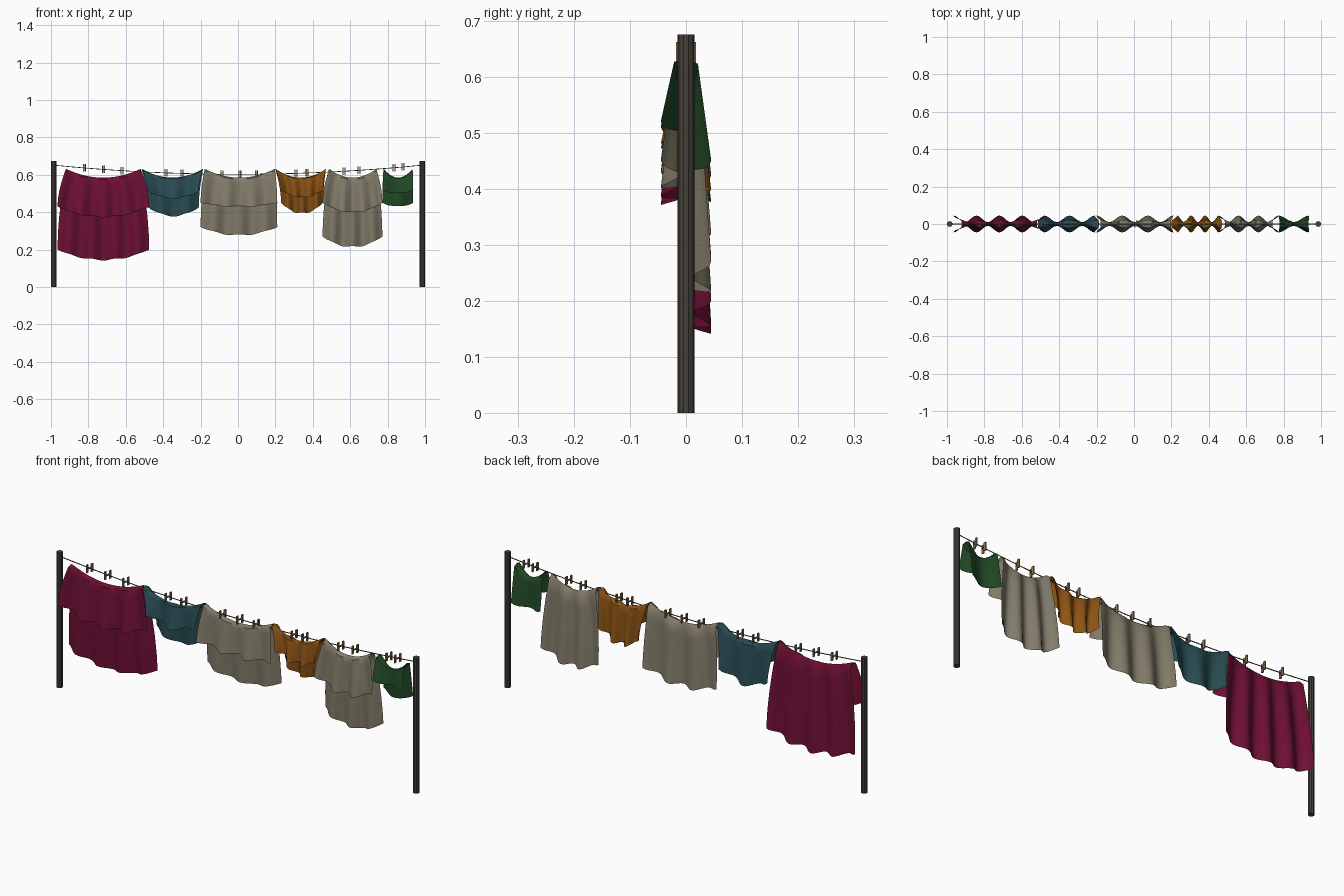
import bpy, bmesh, math

cube = bpy.data.objects.get("Cube")
if cube:
    bpy.data.objects.remove(cube)


def material(name, rgb):
    m = bpy.data.materials.new(name)
    m.use_nodes = True
    m.diffuse_color = (*rgb, 1)
    bsdf = m.node_tree.nodes["Principled BSDF"]
    bsdf.inputs["Base Color"].default_value = (*rgb, 1)
    bsdf.inputs["Roughness"].default_value = 0.9
    return m


CRIMSON = material("crimson cloth", (0.16, 0.005, 0.035))
TEAL = material("teal cloth", (0.022, 0.075, 0.09))
CREAM = material("cream cloth", (0.23, 0.205, 0.145))
ORANGE = material("orange cloth", (0.26, 0.085, 0.007))
GREEN = material("green cloth", (0.016, 0.07, 0.02))
WOOD = material("dark post wood", (0.06, 0.05, 0.04))
PEGWOOD = material("pale peg wood", (0.3, 0.19, 0.09))
ROPE = material("grey rope", (0.12, 0.12, 0.11))


def finish(bm, name, mat, angle=None):
    bmesh.ops.recalc_face_normals(bm, faces=bm.faces)
    mesh = bpy.data.meshes.new(name)
    bm.to_mesh(mesh)
    bm.free()
    mesh.materials.append(mat)
    ob = bpy.data.objects.new(name, mesh)
    bpy.context.collection.objects.link(ob)
    if angle:
        bpy.ops.object.select_all(action='DESELECT')
        ob.select_set(True)
        bpy.context.view_layer.objects.active = ob
        bpy.ops.object.shade_smooth_by_angle(angle=math.radians(angle))
    return ob


def line_height(x):
    return 0.603 + 0.05 * x * x


def lerp(a, b, t):
    return a + (b - a) * t


# Posts
for side, x in (("left", 0.985), ("right", -0.985)):
    bpy.ops.mesh.primitive_cylinder_add(vertices=10, radius=0.015, depth=0.675,
                                        location=(x, 0, 0.3375))
    post = bpy.context.object
    post.name = side + "_post"
    post.data.materials.append(WOOD)

# Sagging rope
curve = bpy.data.curves.new("rope", 'CURVE')
curve.dimensions = '3D'
curve.bevel_depth = 0.0022
curve.bevel_resolution = 1
spline = curve.splines.new('POLY')
steps = 24
spline.points.add(steps)
for i, p in enumerate(spline.points):
    x = lerp(-0.98, 0.98, i / steps)
    p.co = (x, 0, line_height(x), 1)
curve.materials.append(ROPE)
bpy.context.collection.objects.link(bpy.data.objects.new("rope", curve))


# Draped cloth: a sagging ridge with a short front flap and a long back flap
def cloth(name, mat, top, hem, front, back, folds):
    bm = bmesh.new()
    cols = folds * 10
    levels = (0.05, 0.2, 0.4, 0.6, 0.8, 1)
    rows = [(1, v) for v in reversed(levels)] + [(0, 0)] + [(-1, v) for v in levels]
    grid = []
    for side, v in rows:
        ends, middle = back if side > 0 else front
        row = []
        for i in range(cols + 1):
            u = i / cols
            edge = (2 * u - 1) ** 2
            wave = 0.5 + 0.5 * math.cos(2 * math.pi * folds * u)
            z_top = lerp(0.585, 0.632, edge)
            z_hem = lerp(middle, ends, edge) - 0.008 * (wave - 0.5) * (1 - edge)
            flare = math.sin(v * math.pi / 2)
            x = lerp(lerp(top[0], hem[0], flare), lerp(top[1], hem[1], flare), u)
            depth = 0.006 + 0.004 * v + wave * (0.014 + 0.021 * v)
            row.append(bm.verts.new((x, side * depth, lerp(z_top, z_hem, v))))
        grid.append(row)
    for a, b in zip(grid, grid[1:]):
        for i in range(cols):
            bm.faces.new((a[i], a[i + 1], b[i + 1], b[i]))
    finish(bm, name, mat, 50)


cloth("crimson_sheet", CRIMSON, (-0.92, -0.52), (-0.965, -0.475), (0.43, 0.375), (0.2, 0.145), 4)
cloth("teal_towel", TEAL, (-0.515, -0.187), (-0.48, -0.21), (0.51, 0.475), (0.425, 0.38), 2)
cloth("cream_sheet", CREAM, (-0.178, 0.197), (-0.2, 0.21), (0.45, 0.43), (0.32, 0.278), 3)
cloth("orange_towel", ORANGE, (0.2, 0.47), (0.23, 0.455), (0.52, 0.48), (0.45, 0.395), 3)
cloth("cream_towel", CREAM, (0.487, 0.74), (0.452, 0.772), (0.45, 0.40), (0.27, 0.215), 3)
cloth("green_cloth", GREEN, (0.778, 0.934), (0.773, 0.936), (0.52, 0.5), (0.45, 0.43), 1)


# Pegs: two slim legs straddling the rope, joined by a small spring
def box(bm, centre, size):
    made = bmesh.ops.create_cube(bm, size=1)["verts"]
    for v in made:
        v.co = [c + s * k for c, s, k in zip(centre, size, v.co)]


peg_places = (-0.82, -0.72, -0.62, -0.385, -0.3, -0.085, 0.01, 0.1,
              0.31, 0.37, 0.567, 0.647, 0.834, 0.882)
for n, x in enumerate(peg_places):
    bm = bmesh.new()
    z = line_height(x)
    for s in (-1, 1):
        box(bm, (x + s * 0.005, s * 0.012, z), (0.006, 0.012, 0.04))
    box(bm, (x, 0, z), (0.006, 0.02, 0.005))
    finish(bm, f"peg_{n + 1}", PEGWOOD)
